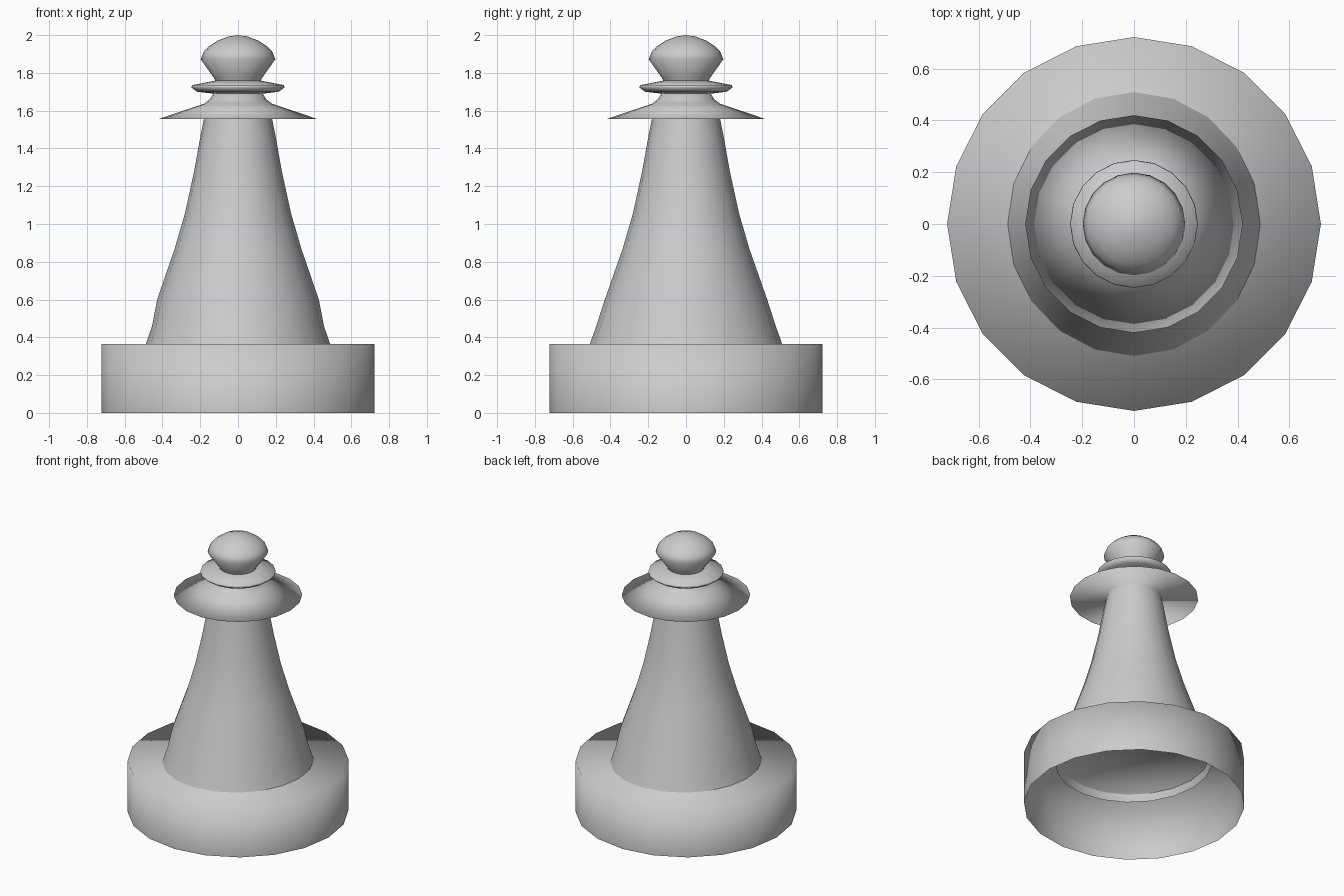
import bpy, bmesh, math

if "Cube" in bpy.data.objects:
    bpy.data.objects.remove(bpy.data.objects["Cube"])

SIDES = 20


def lathe(name, profile, cap_bottom=True, cap_top=True):
    """Revolve (rx, ry, z) or (r, z) points around z, smooth shaded."""
    bm = bmesh.new()
    rings = []
    for p in profile:
        rx, ry, z = (p[0], p[0], p[1]) if len(p) == 2 else p
        if rx == 0:
            rings.append([bm.verts.new((0, 0, z))])
            continue
        angles = [2 * math.pi * i / SIDES for i in range(SIDES)]
        rings.append([bm.verts.new((rx * math.cos(a), ry * math.sin(a), z)) for a in angles])
    for lo, hi in zip(rings, rings[1:]):
        for i in range(SIDES):
            j = (i + 1) % SIDES
            if len(hi) == 1:
                bm.faces.new((lo[i], lo[j], hi[0]))
            else:
                bm.faces.new((lo[i], lo[j], hi[j], hi[i]))
    if cap_bottom:
        bm.faces.new(rings[0][::-1])
    if cap_top and len(rings[-1]) > 1:
        bm.faces.new(rings[-1])
    for f in bm.faces:
        f.smooth = True
    mesh = bpy.data.meshes.new(name)
    bm.to_mesh(mesh)
    bm.free()
    obj = bpy.data.objects.new(name, mesh)
    bpy.context.collection.objects.link(obj)
    return obj


# Base drum, open underneath
lathe("base", [(0.722, 0), (0.722, 0.364)], cap_bottom=False)

# Tapering body, slightly oval at its open foot and sunk into the base
lathe("body", [(0.505, 0.527, 0.315), (0.455, 0.475, 0.46), (0.428, 0.43, 0.6),
               (0.335, 0.87), (0.28, 1.06), (0.232, 1.28), (0.2, 1.46), (0.178, 1.57)],
      cap_bottom=False, cap_top=False)

# Wide flared collar
lathe("collar", [(0.42, 1.556), (0.18, 1.637), (0.15, 1.66), (0.125, 1.7)])

# Thin ring under the head
lathe("neck_ring", [(0.13, 1.69), (0.215, 1.7), (0.247, 1.722), (0.243, 1.735), (0.12, 1.759)])

# Rounded head
lathe("head", [(0.12, 1.755), (0.125, 1.77), (0.198, 1.872), (0.183, 1.91), (0.155, 1.94),
               (0.11, 1.97), (0.05, 1.993), (0, 2.0)], cap_bottom=False)
